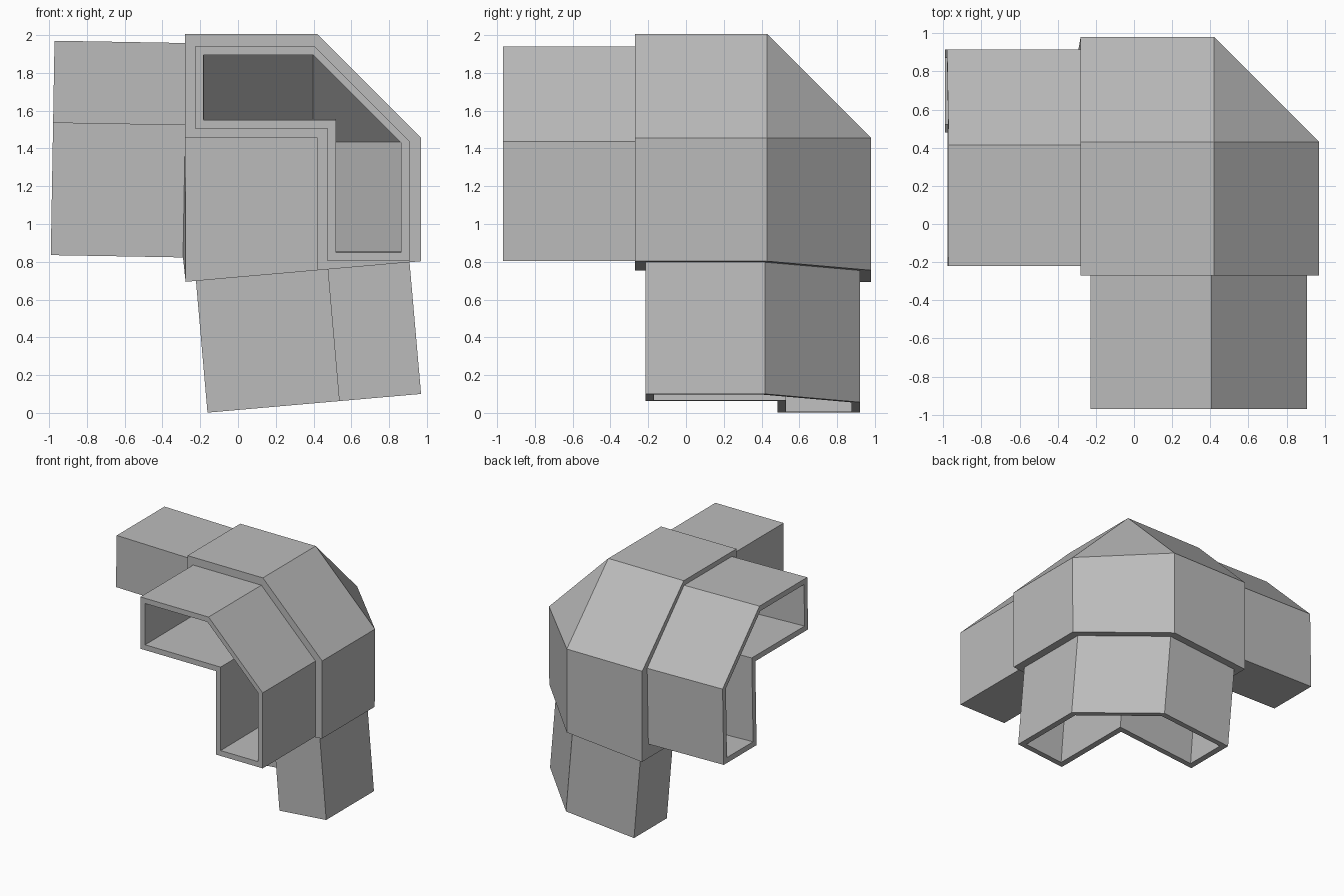
import bpy, bmesh
from math import radians
from mathutils import Matrix, Vector

cube = bpy.data.objects.get("Cube")
if cube:
    bpy.data.objects.remove(cube, do_unlink=True)

# Profile levels measured from the inner corner: end, knee, outer, inner
COLLAR = (-0.70, 0.0, 0.55, 0.0)
SLEEVE = (-0.645, -0.012, 0.49, 0.055)
BORE = (-0.60, -0.022, 0.446, 0.10)
COLLAR_END, TIP = -0.70, -1.40
ORIGIN = Vector((0.42, 0.43, 1.455))

grey = bpy.data.materials.new("light_grey")
grey.use_nodes = True
colour = (0.5, 0.5, 0.5, 1)
grey.diffuse_color = colour
grey.node_tree.nodes["Principled BSDF"].inputs["Base Color"].default_value = colour


def place(axis, along, p, q):
    """Put a profile point on the arm that runs down the given axis."""
    v = Vector((0, 0, 0))
    v[axis], v[(axis + 1) % 3], v[(axis + 2) % 3] = along, p, q
    return v


def tilt(axis, degrees, shift):
    """Small turn about the middle of an arm's collar plane."""
    pivot = place(axis, COLLAR_END, 0, 0)
    turn = Matrix.Rotation(radians(degrees), 4, 'Y')
    return Matrix.Translation(pivot + Vector(shift)) @ turn @ Matrix.Translation(-pivot)


def loop(axis, along, levels):
    """Chamfered L outline across an arm."""
    a, b, c, i = levels
    outline = [(a, c), (b, c), (c, b), (c, a), (i, a), (i, i), (a, i)]
    return [place(axis, along, p, q) for p, q in outline]


def bridge(first, second):
    n = len(first)
    return [(first[j], first[(j + 1) % n], second[(j + 1) % n], second[j])
            for j in range(n)]


def core(levels):
    """Three slabs meeting at a chamfered corner, open at the arm ends."""
    a, b, c, i = levels
    faces = [[place(k, c, b, b) for k in range(3)]]
    for k in range(3):
        faces.append([place(k, c, p, q) for p, q in ((a, a), (b, a), (b, b), (a, b))])
        faces.append([place(k, i, p, q) for p, q in ((a, a), (i, a), (i, i), (a, i))])
        faces.append([place(k, s, p, q) for s, p, q in
                      ((a, b, c), (a, c, b), (b, c, b), (b, b, c))])
    return faces


def make(name, faces, inward=False):
    bm = bmesh.new()
    for pts in faces:
        bm.faces.new([bm.verts.new(p + ORIGIN) for p in pts])
    bmesh.ops.remove_doubles(bm, verts=bm.verts, dist=0.0005)
    bmesh.ops.recalc_face_normals(bm, faces=bm.faces)
    if inward:
        bmesh.ops.reverse_faces(bm, faces=bm.faces)
    mesh = bpy.data.meshes.new(name)
    bm.to_mesh(mesh)
    bm.free()
    mesh.materials.append(grey)
    obj = bpy.data.objects.new(name, mesh)
    bpy.context.collection.objects.link(obj)


ARMS = [("right_sleeve", tilt(0, 1, (0, -0.005, 0.013))),
        ("front_sleeve", tilt(1, 0, (-0.002, 0, -0.005))),
        ("lower_sleeve", tilt(2, -5, (0, 0, 0)))]


def slope(p):
    """The lower collar end follows the tilted sleeve."""
    return ARMS[2][1] @ p if abs(p.z - COLLAR_END) < 0.001 else p


# Hollow sleeves, and the collar rims that surround them
rims = []
for axis, (name, move) in enumerate(ARMS):
    base = [move @ p for p in loop(axis, COLLAR_END, SLEEVE)]
    tip = [move @ p for p in loop(axis, TIP, SLEEVE)]
    mouth = [move @ p for p in loop(axis, TIP, BORE)]
    throat = loop(axis, BORE[0], BORE)
    make(name, bridge(base, tip) + bridge(tip, mouth) + bridge(mouth, throat))
    rims += bridge([slope(p) for p in loop(axis, COLLAR_END, COLLAR)], base)

# Corner body and its inner lining
make("corner_body", [[slope(p) for p in f] for f in core(COLLAR)] + rims)
make("inner_lining", core(BORE), inward=True)
